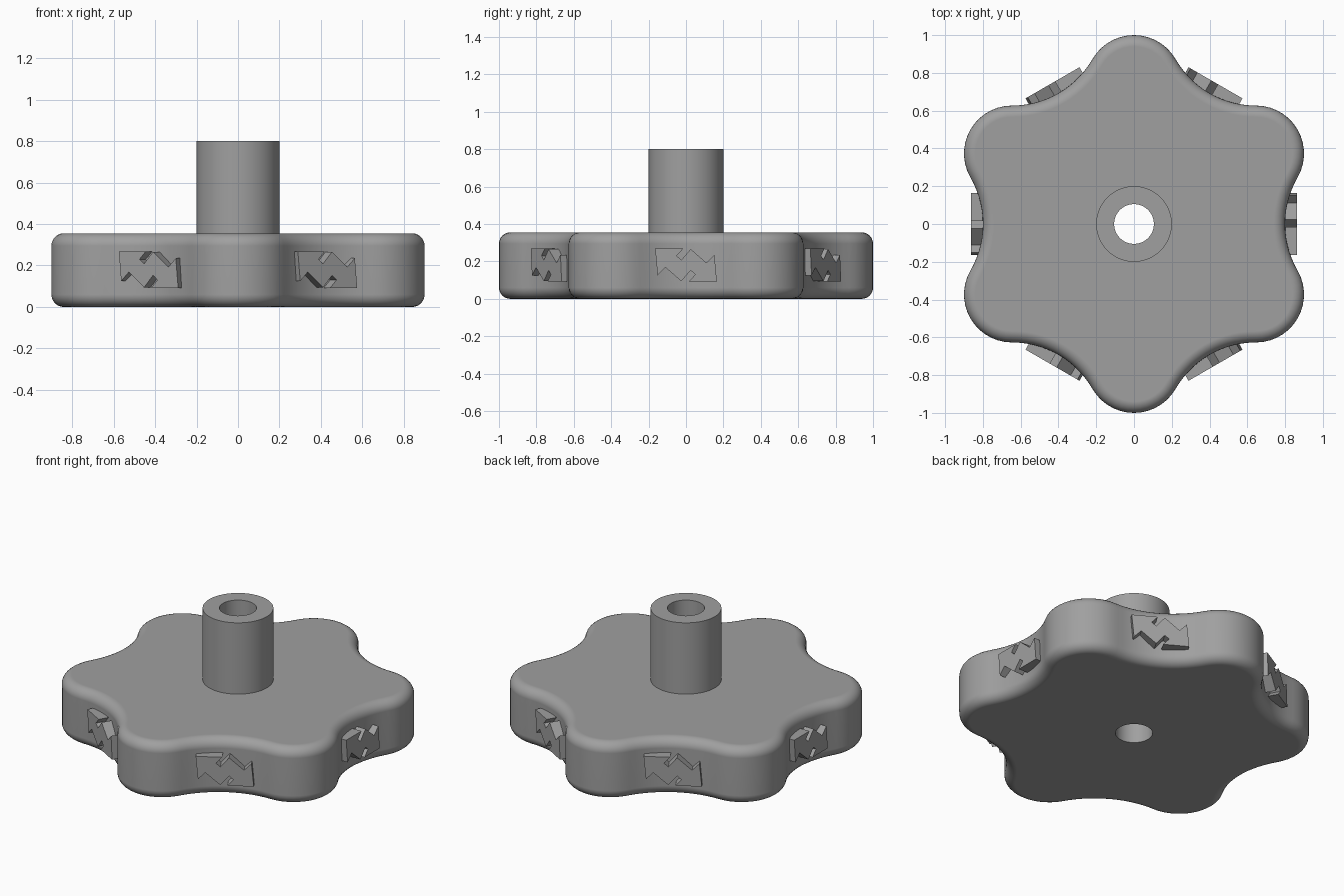
import bpy, bmesh, math
from mathutils import Vector, Matrix

if "Cube" in bpy.data.objects:
    bpy.data.objects.remove(bpy.data.objects["Cube"])

HEIGHT, FILLET = 0.355, 0.06
LOBE_C, LOBE_R = 0.746, 0.254       # lobe centre distance and radius
VALLEY_C, VALLEY_R = 1.291, 0.491   # valley centre distance and radius
STEM_R, BORE_R, STEM_TOP = 0.20, 0.105, 0.80
SEG = 14                            # segments per arc

grey = bpy.data.materials.new("grey_plastic")
grey.diffuse_color = (0.35, 0.35, 0.35, 1)
grey.use_nodes = True
grey.node_tree.nodes["Principled BSDF"].inputs["Base Color"].default_value = grey.diffuse_color


def polar(r, deg):
    a = math.radians(deg)
    return Vector((r * math.cos(a), r * math.sin(a)))


def outline(inset):
    """Six-lobed outline of tangent arcs, offset inwards by inset."""
    pts = []
    for k in range(6):
        a = 30 + 60 * k
        for i in range(SEG):
            pts.append(polar(LOBE_C, a) + polar(LOBE_R - inset, a - 60 + 120 * i / SEG))
        b = a + 30
        for i in range(SEG):
            pts.append(polar(VALLEY_C, b) + polar(VALLEY_R + inset, b + 210 - 60 * i / SEG))
    return pts


def circle(r):
    """Circle whose points line up with the outline."""
    return [p.normalized() * r for p in outline(0)]


def finish(name, bm):
    bmesh.ops.recalc_face_normals(bm, faces=bm.faces)
    mesh = bpy.data.meshes.new(name)
    bm.to_mesh(mesh)
    bm.free()
    mesh.materials.append(grey)
    ob = bpy.data.objects.new(name, mesh)
    bpy.context.collection.objects.link(ob)
    return ob


def loft(name, rings):
    """Skin a list of (points, z) rings, shaded smooth with sharp edges kept."""
    bm = bmesh.new()
    loops = [[bm.verts.new((p.x, p.y, z)) for p in pts] for pts, z in rings]
    n = len(loops[0])
    faces = []
    for lo, hi in zip(loops, loops[1:]):
        for i in range(n):
            j = (i + 1) % n
            faces.append(bm.faces.new((lo[i], lo[j], hi[j], hi[i])))
    # rings run from the bore outwards and up, so this winding faces outwards
    mesh = bpy.data.meshes.new(name)
    bm.to_mesh(mesh)
    bm.free()
    mesh.shade_smooth()
    mesh.set_sharp_from_angle(angle=math.radians(35))
    mesh.materials.append(grey)
    ob = bpy.data.objects.new(name, mesh)
    bpy.context.collection.objects.link(ob)
    mod = ob.modifiers.new("flat_caps", 'WEIGHTED_NORMAL')
    mod.keep_sharp = True
    return ob


# Knob body: bore, underside, rounded rim and top up to the stem
steps = 6
rings = [(circle(BORE_R), HEIGHT), (circle(BORE_R), 0)]
for side in (0, 1):
    for i in range(steps + 1):
        t = math.pi / 2 * i / steps
        if side == 0:
            rings.append((outline(FILLET * (1 - math.sin(t))), FILLET * (1 - math.cos(t))))
        else:
            rings.append((outline(FILLET * (1 - math.cos(t))),
                          HEIGHT - FILLET * (1 - math.sin(t))))
rings.append((circle(STEM_R), HEIGHT))
loft("knob_body", rings)

# Hollow stem
loft("stem", [(circle(STEM_R), HEIGHT), (circle(STEM_R), STEM_TOP),
              (circle(BORE_R), STEM_TOP), (circle(BORE_R), HEIGHT)])

# Raised pair of opposed arrows in each valley
ARROW = [(-0.165, 0.088), (-0.015, 0.088), (-0.05, 0.05), (0.03, -0.022),
         (-0.025, -0.086), (-0.11, -0.012), (-0.152, -0.055)]
for k in range(6):
    bm = bmesh.new()
    for s in (1, -1):
        base = bm.faces.new([bm.verts.new((0.785, s * u, 0.18 + s * w)) for u, w in ARROW])
        ext = bmesh.ops.extrude_face_region(bm, geom=[base], use_keep_orig=True)
        moved = [e for e in ext["geom"] if isinstance(e, bmesh.types.BMVert)]
        bmesh.ops.translate(bm, verts=moved, vec=(0.078, 0, 0))
    bmesh.ops.rotate(bm, verts=bm.verts, cent=(0, 0, 0),
                     matrix=Matrix.Rotation(math.radians(60 * k), 3, 'Z'))
    finish(f"arrow_pair_{k + 1}", bm)
